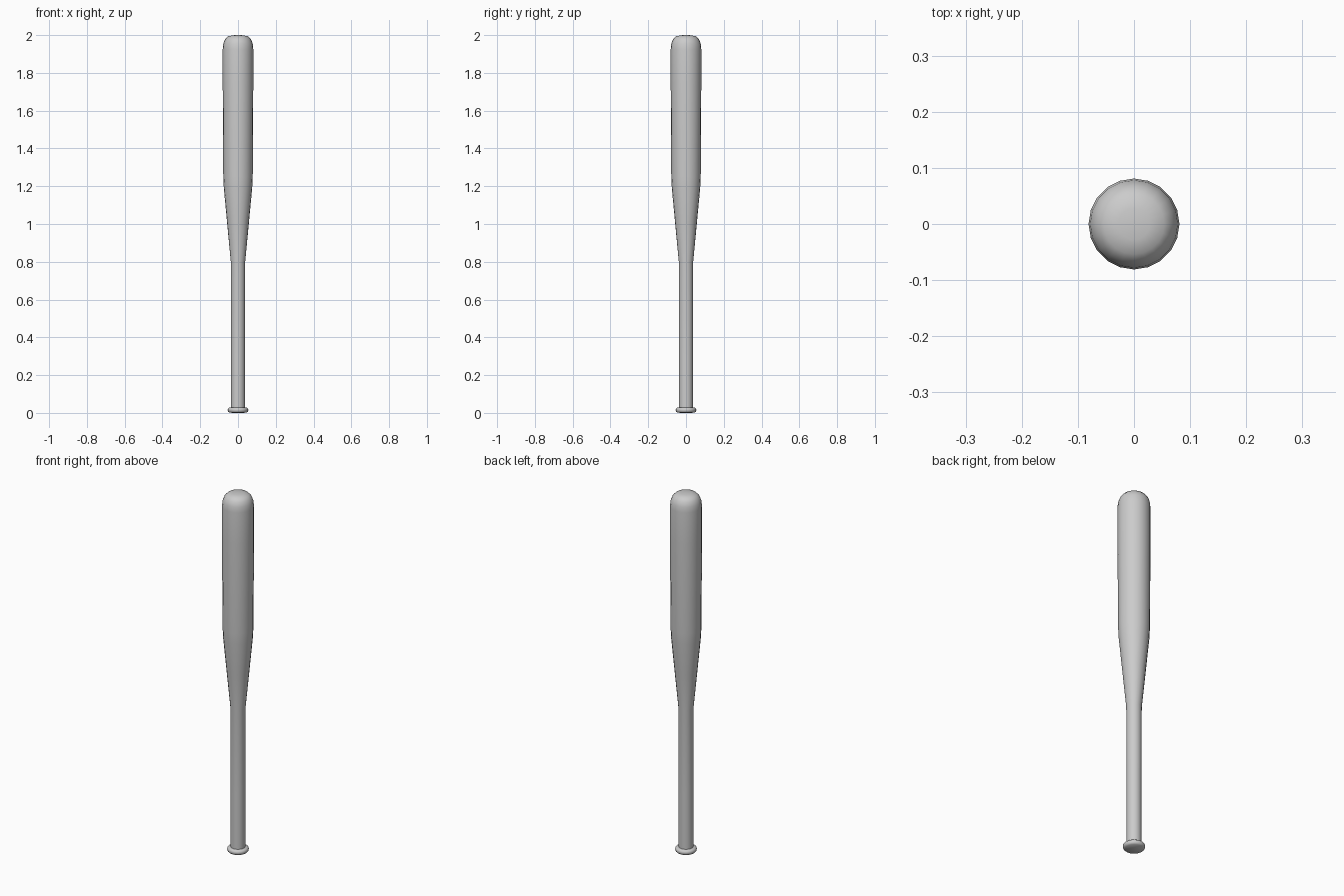
import bpy, bmesh, math

if "Cube" in bpy.data.objects:
    bpy.data.objects.remove(bpy.data.objects["Cube"])


def lathe(name, profile, sides):
    """Revolve (radius, height) points around z."""
    bm = bmesh.new()
    verts = [bm.verts.new((r, 0, z)) for r, z in profile]
    edges = [bm.edges.new(pair) for pair in zip(verts, verts[1:])]
    bmesh.ops.spin(bm, geom=verts + edges, cent=(0, 0, 0), axis=(0, 0, 1),
                   angle=math.tau, steps=sides, use_duplicate=False)
    bmesh.ops.remove_doubles(bm, verts=bm.verts, dist=1e-4)
    bmesh.ops.recalc_face_normals(bm, faces=bm.faces)
    mesh = bpy.data.meshes.new(name)
    bm.to_mesh(mesh)
    bm.free()
    obj = bpy.data.objects.new(name, mesh)
    bpy.context.collection.objects.link(obj)
    bpy.context.view_layer.objects.active = obj
    obj.select_set(True)
    bpy.ops.object.shade_smooth_by_angle(angle=math.radians(50))
    return obj


profile = [
    # knob
    (0, 0), (0.046, 0.001), (0.053, 0.007), (0.055, 0.015),
    (0.053, 0.023), (0.046, 0.028), (0.037, 0.029),
    # handle and taper
    (0.037, 0.30), (0.038, 0.80), (0.058, 1.01), (0.075, 1.19),
    # barrel
    (0.078, 1.25), (0.081, 1.75), (0.081, 1.925),
    # rounded end
    (0.078, 1.955), (0.069, 1.978), (0.054, 1.993), (0.028, 1.999), (0, 2.0),
]
lathe("bat", profile, 20)
